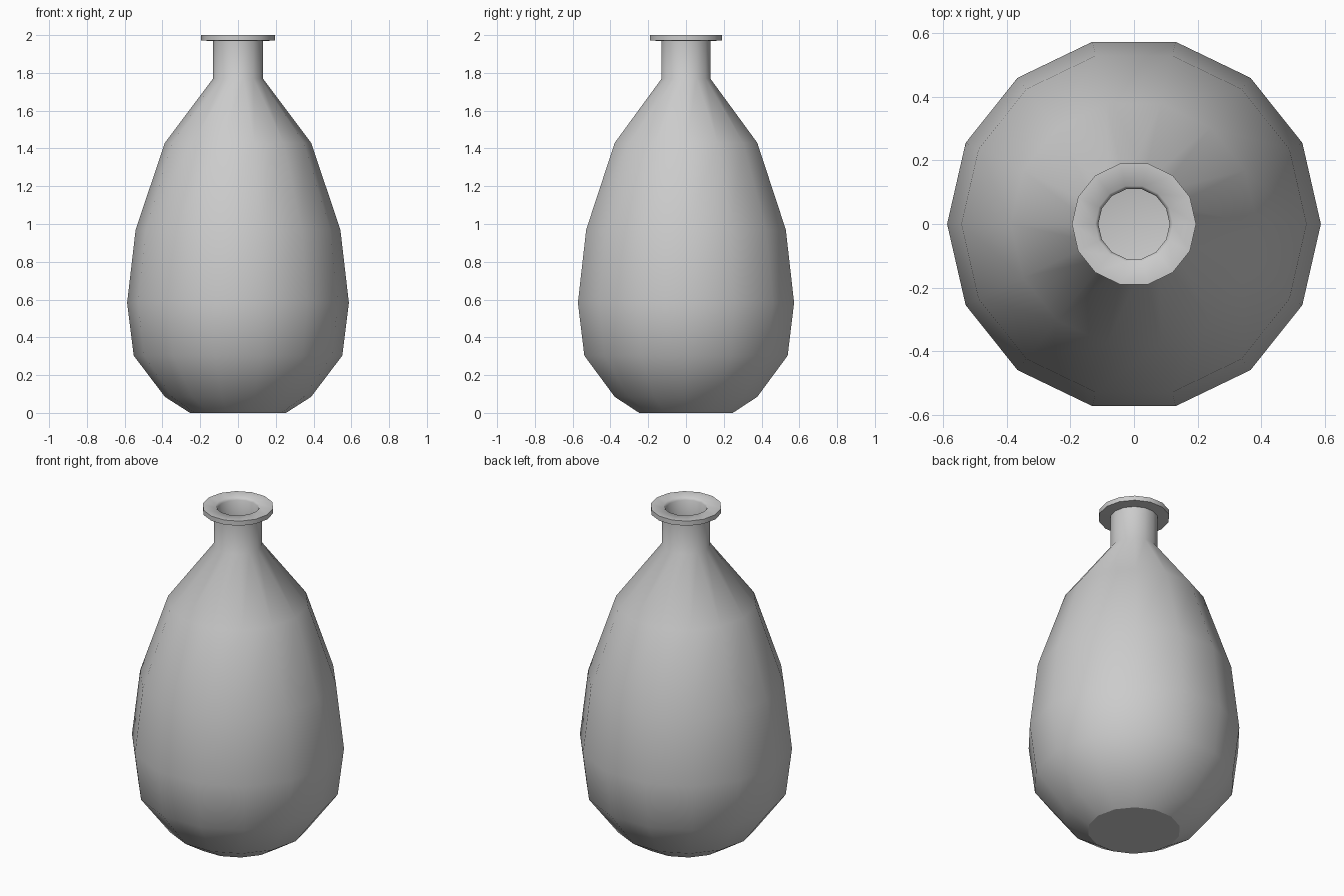
import bpy, bmesh, math

if "Cube" in bpy.data.objects:
    bpy.data.objects.remove(bpy.data.objects["Cube"])

SIDES = 14

# Profile (radius, height): outside of the bottle from base to lip, then down the inside
outer = [(0.254, 0.0), (0.387, 0.085), (0.552, 0.303), (0.587, 0.583), (0.542, 0.97),
         (0.387, 1.43), (0.132, 1.77), (0.132, 1.968), (0.195, 1.972), (0.195, 2.0)]
inner = [(0.122, 2.0), (0.112, 1.985), (0.112, 1.765), (0.365, 1.42), (0.52, 0.965),
         (0.565, 0.583), (0.53, 0.31), (0.375, 0.105), (0.248, 0.022)]


def lathe(name, profile):
    """Spin a profile round z and close both of its ends with a flat disc."""
    bm = bmesh.new()
    rings = []
    for r, z in profile:
        rings.append([bm.verts.new((r * math.cos(2 * math.pi * i / SIDES),
                                    r * math.sin(2 * math.pi * i / SIDES), z))
                      for i in range(SIDES)])
    for a, b in zip(rings, rings[1:]):
        for i in range(SIDES):
            j = (i + 1) % SIDES
            bm.faces.new((a[i], a[j], b[j], b[i]))
    bm.faces.new(rings[0][::-1])
    bm.faces.new(rings[-1])
    bmesh.ops.recalc_face_normals(bm, faces=bm.faces)
    mesh = bpy.data.meshes.new(name)
    bm.to_mesh(mesh)
    bm.free()
    obj = bpy.data.objects.new(name, mesh)
    bpy.context.collection.objects.link(obj)
    return obj


# Hollow bottle vase with a flared lip
vase = lathe("bottle_vase", outer + inner)
bpy.context.view_layer.objects.active = vase
vase.select_set(True)
bpy.ops.object.shade_smooth_by_angle(angle=math.radians(60))

# Crisp rim round the flat base
for e in vase.data.edges:
    if all(vase.data.vertices[v].co.z < 0.001 for v in e.vertices):
        e.use_edge_sharp = True
